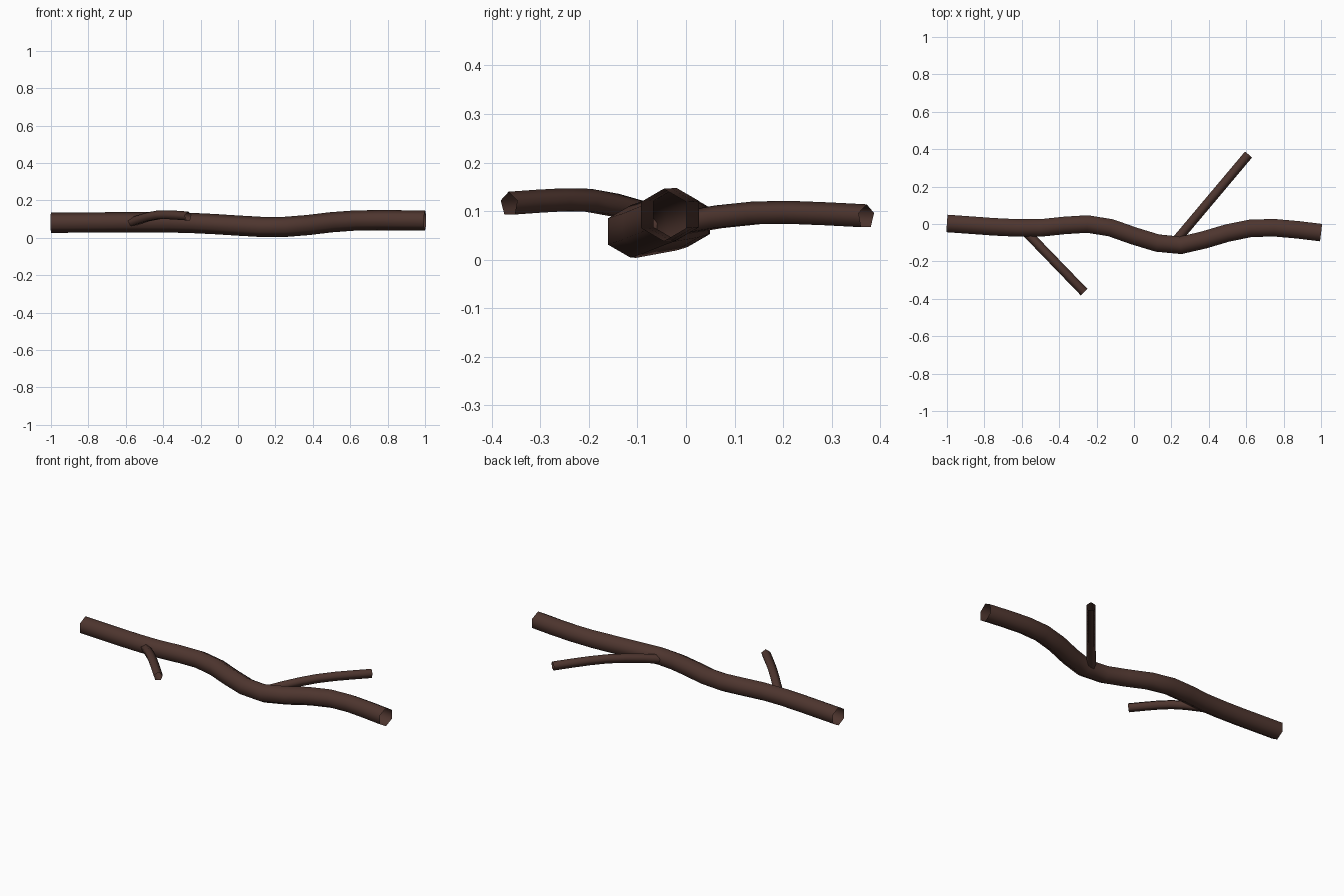
import bpy, math
from mathutils import Vector

if "Cube" in bpy.data.objects:
    bpy.data.objects.remove(bpy.data.objects["Cube"])

bark = bpy.data.materials.new("dark brown bark")
bark.diffuse_color = (0.076, 0.036, 0.028, 1)
bark.use_nodes = True
bark.node_tree.nodes["Principled BSDF"].inputs["Base Color"].default_value = bark.diffuse_color


def tube(name, path, radius, sides):
    """Open-ended tube with one corner pointing up, swept along a path."""
    pts = [Vector(p) for p in path]
    verts, faces = [], []
    for i, p in enumerate(pts):
        t = (pts[min(i + 1, len(pts) - 1)] - pts[max(i - 1, 0)]).normalized()
        side = t.cross(Vector((0, 0, 1))).normalized()
        up = side.cross(t)
        for k in range(sides):
            a = 2 * math.pi * k / sides
            verts.append(p + radius * (math.cos(a) * up + math.sin(a) * side))
    for i in range(len(pts) - 1):
        for k in range(sides):
            a, b = i * sides + k, i * sides + (k + 1) % sides
            faces.append((a, a + sides, b + sides, b))
    me = bpy.data.meshes.new(name)
    me.from_pydata(verts, [], faces)
    me.materials.append(bark)
    me.shade_smooth()
    ob = bpy.data.objects.new(name, me)
    bpy.context.collection.objects.link(ob)
    return ob


# Main branch: (y, z) of evenly spaced rings from x = -1 to x = 1
main = [(0.003, 0.08), (-0.006, 0.081), (-0.015, 0.082), (-0.021, 0.083),
        (-0.021, 0.083), (-0.008, 0.082), (0.0, 0.079), (-0.02, 0.073),
        (-0.064, 0.065), (-0.102, 0.058), (-0.114, 0.058), (-0.085, 0.068),
        (-0.048, 0.083), (-0.023, 0.092), (-0.02, 0.094), (-0.031, 0.093),
        (-0.046, 0.092)]
tube("main_branch", [(-1 + i / 8, y, z) for i, (y, z) in enumerate(main)], 0.054, 6)


# Twigs: straight seen from above, arched in height
def twig(name, start, end, heights):
    n = len(heights) - 1
    path = [(*Vector(start).lerp(Vector(end), i / n), z) for i, z in enumerate(heights)]
    tube(name, path, 0.026, 5)


twig("front_twig", (-0.59, -0.03), (-0.267, -0.364),
     [0.075, 0.094, 0.110, 0.120, 0.121, 0.118, 0.114])
twig("back_twig", (0.224, -0.09), (0.612, 0.371),
     [0.056, 0.073, 0.086, 0.094, 0.095, 0.092, 0.088])
